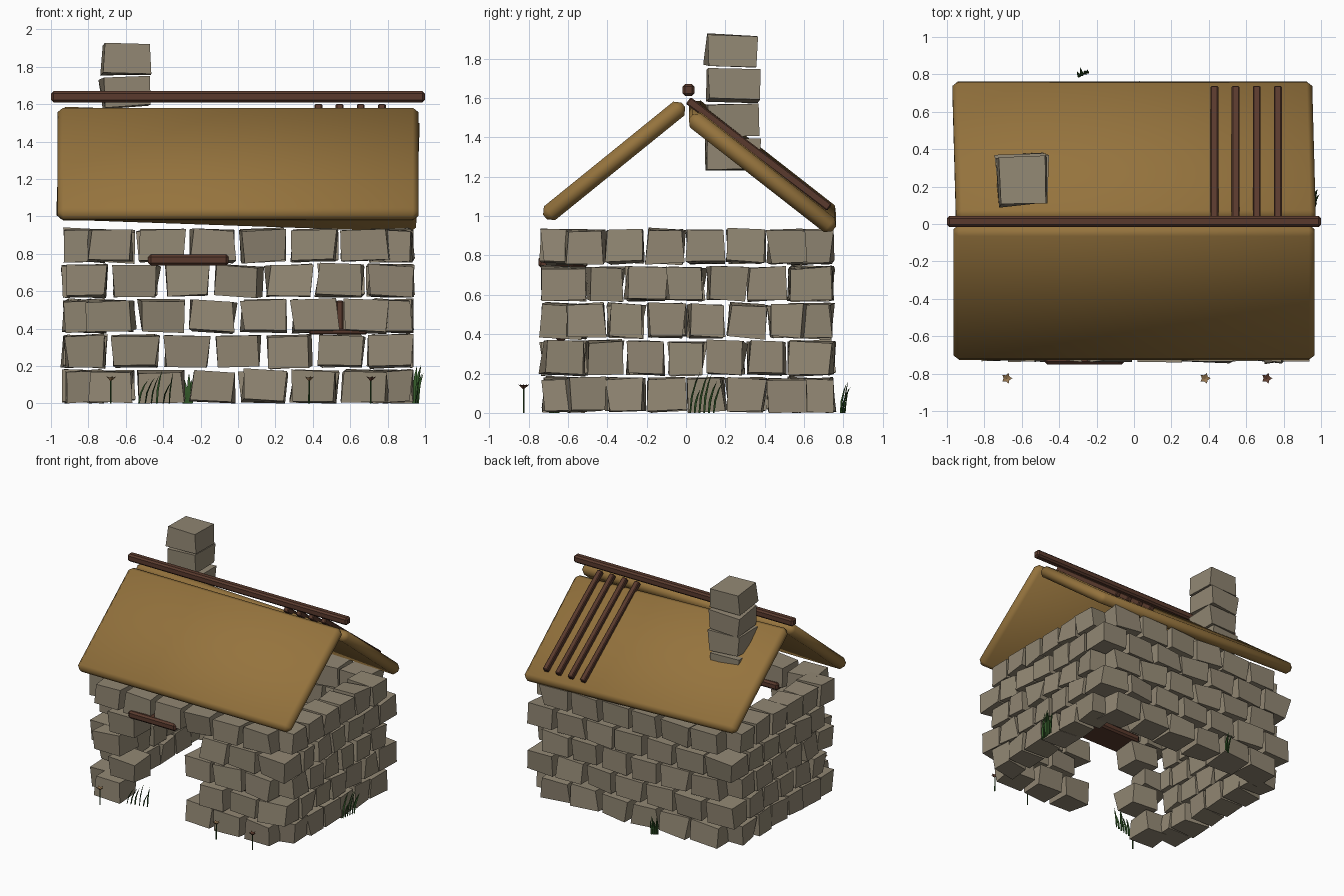
import bpy, bmesh, math, random
from mathutils import Matrix, Vector, Euler

random.seed(4)
if "Cube" in bpy.data.objects:
    bpy.data.objects.remove(bpy.data.objects["Cube"], do_unlink=True)


def material(name, rgb):
    m = bpy.data.materials.new(name)
    m.use_nodes = True
    m.diffuse_color = (*rgb, 1)
    bsdf = m.node_tree.nodes["Principled BSDF"]
    bsdf.inputs["Base Color"].default_value = (*rgb, 1)
    bsdf.inputs["Roughness"].default_value = 0.9
    return m


STONE = material("stone", (0.285, 0.242, 0.172))
THATCH = material("thatch", (0.3, 0.172, 0.047))
WOOD = material("dark wood", (0.1, 0.042, 0.026))
GRASS = material("grass green", (0.03, 0.09, 0.02))
TAN = material("tan petal", (0.3, 0.18, 0.08))
BROWN = material("brown petal", (0.12, 0.05, 0.03))


def finish(bm, name, mat, smooth=False):
    bmesh.ops.recalc_face_normals(bm, faces=bm.faces)
    mesh = bpy.data.meshes.new(name)
    bm.to_mesh(mesh)
    bm.free()
    mesh.materials.append(mat)
    for p in mesh.polygons:
        p.use_smooth = smooth
    ob = bpy.data.objects.new(name, mesh)
    bpy.context.collection.objects.link(ob)
    return ob


def box(name, size, loc, mat, bevel, rot=(0, 0, 0), smooth=False):
    """Box with chamfered edges."""
    bm = bmesh.new()
    bmesh.ops.create_cube(bm, size=1, matrix=Matrix.Diagonal((*size, 1)))
    bmesh.ops.bevel(bm, geom=bm.edges[:], offset=bevel, segments=1, affect="EDGES")
    ob = finish(bm, name, mat, smooth)
    ob.location = loc
    ob.rotation_euler = [math.radians(a) for a in rot]


def stone(bm, size, loc, jitter=0.016):
    """Add one rough block with nudged corners."""
    turn = Euler([random.uniform(-0.06, 0.06) for _ in range(3)]).to_matrix()
    verts = bmesh.ops.create_cube(bm, size=1)["verts"]
    for v in verts:
        nudge = Vector([random.uniform(-jitter, jitter) for _ in range(3)])
        nudge.z *= 0.4
        v.co = turn @ Vector([c * s for c, s in zip(v.co, size)]) + nudge + Vector(loc)
        v.co.z = max(v.co.z, 0)


# Stone walls: five staggered courses with toothed corners, doorway open at the front
LONG, SIDE = 0.272, 0.205
walls = {n: bmesh.new() for n in ("front_wall", "back_wall", "left_wall", "right_wall")}
for row in range(5):
    z = 0.091 + row * 0.1885
    if row % 2:
        long_ks, side_ks, door_ks = range(-3, 4), range(-2, 3), (-3, -1, 0)
    else:
        long_ks = side_ks = [k + 0.5 for k in range(-3, 3)]
        door_ks = (-1.5, -0.5) if row < 4 else ()
    for k in long_ks:
        stone(walls["back_wall"], (0.232, 0.21, 0.165), (k * LONG, 0.635, z))
        if k not in door_ks:
            stone(walls["front_wall"], (0.232, 0.21, 0.165), (k * LONG, -0.62, z))
    for k in side_ks:
        stone(walls["left_wall"], (0.21, 0.182, 0.165), (0.82, k * SIDE, z))
        stone(walls["right_wall"], (0.21, 0.182, 0.165), (-0.82, k * SIDE, z))
for name, bm in walls.items():
    finish(bm, name, STONE)

# Chimney of four stacked blocks
bm = bmesh.new()
for i in range(4):
    stone(bm, (0.255, 0.26, 0.16), (-0.597, 0.235, 1.315 + i * 0.175), 0.013)
finish(bm, "chimney", STONE)

# Two roof slabs, the back one hanging slightly askew
box("front_roof", (1.93, 0.905, 0.09), (0, -0.365, 1.28), THATCH, 0.03, (39, 0, 0), True)
box("back_roof", (1.925, 0.925, 0.09), (0, 0.388, 1.252), THATCH, 0.03, (-38, 2, 0), True)

# Ridge pole, roof battens, door lintel and window bars
box("ridge_pole", (2, 0.06, 0.06), (0, 0.013, 1.64), WOOD, 0.013)
for i in range(4):
    box(f"batten_{i + 1}", (0.042, 0.9, 0.042), (0.43 + i * 0.113, 0.37, 1.315), WOOD,
        0.006, (-37.2, 0, 0))
box("door_lintel", (0.43, 0.25, 0.06), (-0.265, -0.625, 0.767), WOOD, 0.014)
box("window_sill", (0.31, 0.05, 0.03), (0.535, -0.635, 0.383), WOOD, 0.008)
box("window_post", (0.04, 0.04, 0.17), (0.545, -0.62, 0.465), WOOD, 0.008)


def blade(bm, x, y, height, lean, heading):
    """Add one thin bending grass blade."""
    out = Vector((math.cos(heading), math.sin(heading), 0))
    across = Vector((-out.y, out.x, 0))
    rings = []
    for t, w in ((0, 0.008), (0.4, 0.01), (0.75, 0.007)):
        c = Vector((x, y, height * t)) + out * lean * t * t
        rings.append([bm.verts.new(p) for p in (c - across * w, c + out * w * 0.7, c + across * w)])
    tip = bm.verts.new(Vector((x, y, height)) + out * lean)
    for a, b in zip(rings, rings[1:]):
        for i in range(3):
            j = (i + 1) % 3
            bm.faces.new((a[i], a[j], b[j], b[i]))
    for i in range(3):
        bm.faces.new((rings[-1][i], rings[-1][(i + 1) % 3], tip))


# Grass tufts: x, y, number of blades, spread, lean direction
tufts = [(-0.45, -0.67, 6, (0.08, 0.02), 0.3), (0.95, 0.08, 6, (0.01, 0.06), 1.2),
         (-0.27, 0.795, 4, (0.02, 0.01), 1.6)]
for n, (x, y, count, spread, heading) in enumerate(tufts):
    bm = bmesh.new()
    for i in range(count):
        f = 2 * i / (count - 1) - 1
        blade(bm, x + spread[0] * f, y + spread[1] * f, random.uniform(0.12, 0.21),
              random.uniform(0.02, 0.06), heading + random.uniform(-0.4, 0.4))
    finish(bm, f"grass_tuft_{n + 1}", GRASS)

# Flowers: slim stem and five-pointed cup
for n, (x, petal) in enumerate(((-0.68, TAN), (0.38, TAN), (0.71, BROWN))):
    bm = bmesh.new()
    bmesh.ops.create_cone(bm, segments=5, radius1=0.005, radius2=0.004, depth=0.13, cap_ends=True,
                          matrix=Matrix.Translation((x, -0.825, 0.065)))
    finish(bm, f"flower_stem_{n + 1}", GRASS)
    bm = bmesh.new()
    base = bm.verts.new((x, -0.825, 0.117))
    top = bm.verts.new((x, -0.825, 0.132))
    rim = []
    for i in range(10):
        r = 0.017 if i % 2 else 0.03
        a = i * math.pi / 5
        rim.append(bm.verts.new((x + r * math.cos(a), -0.825 + r * math.sin(a), 0.13 + r * 0.5)))
    for i in range(10):
        j = (i + 1) % 10
        bm.faces.new((base, rim[j], rim[i]))
        bm.faces.new((top, rim[i], rim[j]))
    finish(bm, f"flower_{n + 1}", petal)
